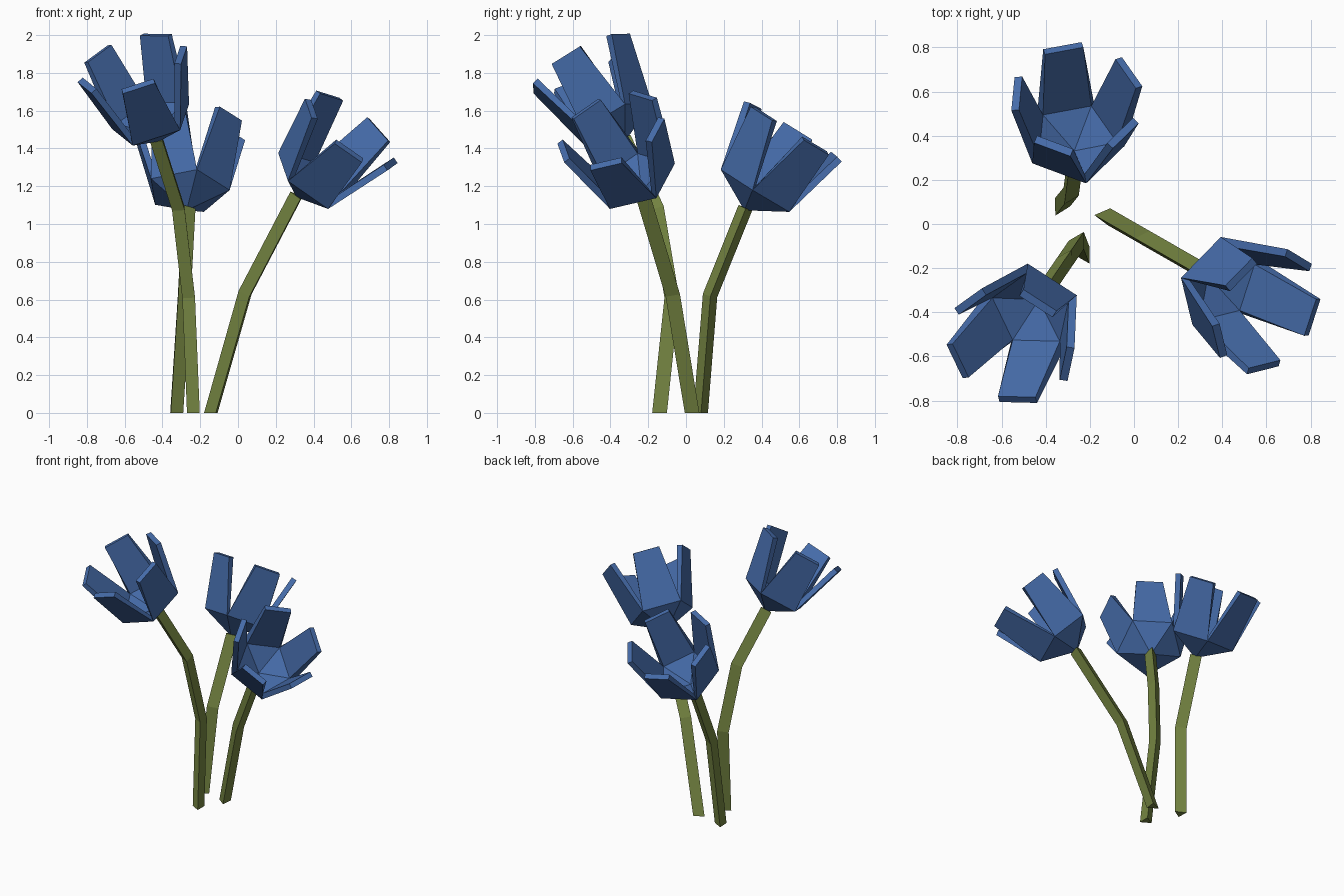
import bpy
import math
from mathutils import Vector, Matrix

if "Cube" in bpy.data.objects:
    bpy.data.objects.remove(bpy.data.objects["Cube"])


def material(name, color):
    m = bpy.data.materials.new(name)
    m.diffuse_color = (*color, 1)
    m.use_nodes = True
    m.node_tree.nodes["Principled BSDF"].inputs["Base Color"].default_value = m.diffuse_color
    return m


BLUE = material("petal blue", (0.061, 0.150, 0.402))
GREEN = material("stem olive", (0.178, 0.235, 0.054))


def add_mesh(name, verts, faces, mat):
    me = bpy.data.meshes.new(name)
    me.from_pydata(verts, [], faces)
    me.materials.append(mat)
    ob = bpy.data.objects.new(name, me)
    bpy.context.collection.objects.link(ob)
    return ob


# Three-sided stem swept along a path of bend points
def stem(name, path, turn, radius=0.045):
    pts = [Vector(p) for p in path]
    up = Vector((0, 0, 1))
    verts, faces = [], []
    for i, p in enumerate(pts):
        if i == 0:
            d = up
        elif i == len(pts) - 1:
            d = (p - pts[i - 1]).normalized()
        else:
            d = (p - pts[i - 1]).normalized() + (pts[i + 1] - p).normalized()
        q = up.rotation_difference(d)
        for k in range(3):
            a = math.radians(turn + 120 * k)
            verts.append(p + q @ Vector((radius * math.cos(a), radius * math.sin(a), 0)))
    for i in range(len(pts) - 1):
        for k in range(3):
            a, b = i * 3 + k, i * 3 + (k + 1) % 3
            faces.append((a, b, b + 3, a + 3))
    n = len(verts)
    faces += [(2, 1, 0), (n - 3, n - 2, n - 1)]
    add_mesh(name, verts, faces, GREEN)


# Five-sided cup with one flaring petal standing on each rim edge
def blossom(name, tip_center, axis, petal_dir):
    z = Vector(axis).normalized()
    x = Vector(petal_dir)
    x = (x - z * x.dot(z)).normalized()
    y = z.cross(x)
    depth, rim_h, rim_r, tip_r = 0.49, 0.12, 0.225, 0.305
    origin = Vector(tip_center) - z * depth
    mat = Matrix((x, y, z)).transposed()

    def point(r, deg, h):
        a = math.radians(deg)
        return origin + mat @ Vector((r * math.cos(a), r * math.sin(a), h))

    verts = [origin] + [point(rim_r, 72 * i - 36, rim_h) for i in range(5)]
    faces = []
    for i in range(5):
        a, b = 1 + i, 1 + (i + 1) % 5
        n = len(verts)
        verts += [point(tip_r, 72 * i - 17, depth), point(tip_r, 72 * i + 17, depth)]
        faces += [(0, b, a), (a, b, n + 1, n)]
    ob = add_mesh(name, verts, faces, BLUE)
    mod = ob.modifiers.new("thickness", "SOLIDIFY")
    mod.thickness = 0.036
    mod.offset = -1
    mod.use_even_offset = True


# Right flower
stem("right_stem", [(-0.135, 0.035, 0), (0.045, -0.068, 0.63), (0.317, -0.224, 1.15)], 173)
blossom("right_blossom", (0.60, -0.397, 1.495), (0.592, -0.360, 0.721), (-0.115, 0.167, 0.18))

# Back flower
stem("back_stem", [(-0.335, 0.078, 0), (-0.295, 0.128, 0.62), (-0.27, 0.315, 1.085)], 2)
blossom("back_blossom", (-0.258, 0.565, 1.49), (0.028, 0.523, 0.852), (0.238, 0.12, -0.08))

# Tall left flower
stem("left_stem", [(-0.225, -0.14, 0), (-0.25, -0.075, 0.61), (-0.305, -0.155, 1.08),
                   (-0.423, -0.328, 1.45)], 180)
blossom("left_blossom", (-0.56, -0.55, 1.848), (-0.286, -0.462, 0.839), (0.262, -0.085, 0.047))
